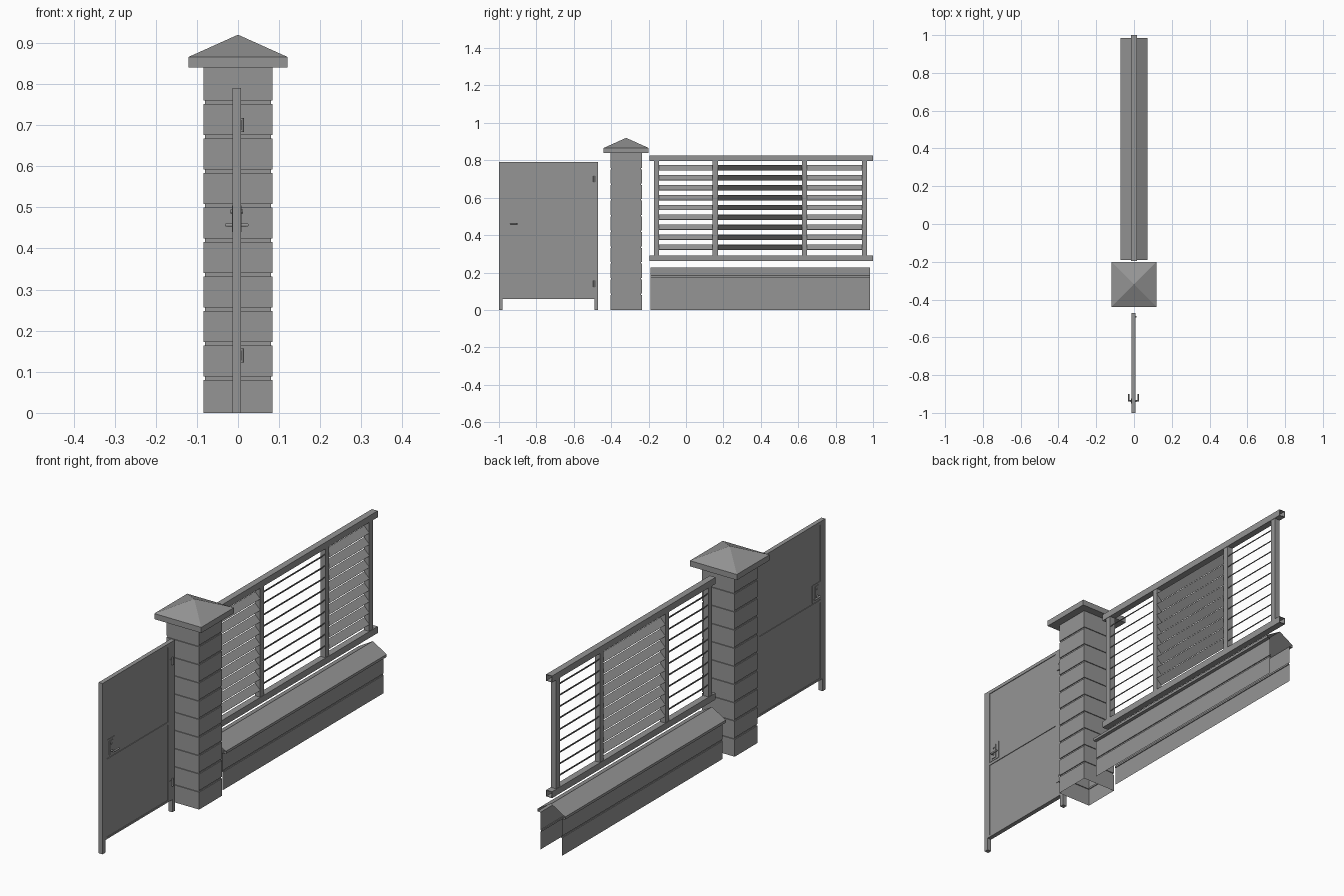
import bpy, bmesh, math
from mathutils import Matrix

cube = bpy.data.objects.get("Cube")
if cube:
    bpy.data.objects.remove(cube, do_unlink=True)

grey = bpy.data.materials.new("plain grey")
grey.use_nodes = True
GREY = (0.3, 0.3, 0.3, 1)
grey.diffuse_color = GREY
grey.node_tree.nodes["Principled BSDF"].inputs["Base Color"].default_value = GREY


def finish(name, bm):
    mesh = bpy.data.meshes.new(name)
    bmesh.ops.recalc_face_normals(bm, faces=bm.faces)
    bm.to_mesh(mesh)
    bm.free()
    mesh.materials.append(grey)
    obj = bpy.data.objects.new(name, mesh)
    bpy.context.collection.objects.link(obj)
    return obj


def box(name, x, y, z, tilt=0, open_axis=None):
    """Box between (min, max) ranges; open_axis removes both end faces to make a tube."""
    bm = bmesh.new()
    bmesh.ops.create_cube(bm, size=1)
    if open_axis is not None:
        ends = [f for f in bm.faces if abs(f.normal[open_axis]) > 0.9]
        bmesh.ops.delete(bm, geom=ends, context='FACES_ONLY')
    size = [r[1] - r[0] for r in (x, y, z)]
    mid = [(r[0] + r[1]) / 2 for r in (x, y, z)]
    bm.transform(Matrix.Translation(mid) @ Matrix.Rotation(tilt, 4, 'Y')
                 @ Matrix.Diagonal((*size, 1)))
    obj = finish(name, bm)
    if open_axis is not None:
        wall = obj.modifiers.new("wall", 'SOLIDIFY')
        wall.thickness = 0.003
    return obj


def rod(name, centre, radius, length, axis):
    bm = bmesh.new()
    bmesh.ops.create_cone(bm, cap_ends=True, segments=12, radius1=radius,
                          radius2=radius, depth=length)
    turn = {'X': Matrix.Rotation(math.pi / 2, 4, 'Y'),
            'Y': Matrix.Rotation(math.pi / 2, 4, 'X'), 'Z': Matrix.Identity(4)}[axis]
    bm.transform(Matrix.Translation(centre) @ turn)
    return finish(name, bm)


def courses(half, heights, groove=0.004, gap=0.004):
    """Profile of (half width, z) with a groove at each inner joint."""
    pts = [(half, heights[0])]
    for z in heights[1:-1]:
        pts += [(half, z - gap), (half - groove, z - gap),
                (half - groove, z + gap), (half, z + gap)]
    return pts + [(half, heights[-1])]


# Pillar: stacked square blocks and a pyramid cap, open underneath
PILLAR_Y = -0.32
bm = bmesh.new()
profile = courses(0.084, [0.084 * i for i in range(11)])
profile += [(0.12, 0.84), (0.12, 0.866)]
rings = [[bm.verts.new((sx * h, PILLAR_Y + sy * h, z))
          for sx, sy in ((1, 1), (-1, 1), (-1, -1), (1, -1))] for h, z in profile]
for low, high in zip(rings, rings[1:]):
    for i in range(4):
        j = (i + 1) % 4
        bm.faces.new((low[i], low[j], high[j], high[i]))
apex = bm.verts.new((0, PILLAR_Y, 0.92))
for i in range(4):
    bm.faces.new((rings[-1][i], rings[-1][(i + 1) % 4], apex))
finish("pillar", bm)

# Low wall: two block sheets under a tent-shaped coping, open at the ends
bm = bmesh.new()
side = courses(0.055, [0, 0.087, 0.172]) + [(0.071, 0.172), (0.071, 0.184)]
section = side + [(0, 0.226)] + [(-x, z) for x, z in reversed(side)]
strips = [[bm.verts.new((x, y, z)) for y in (-0.19, 0.985)] for x, z in section]
for a, b in zip(strips, strips[1:]):
    bm.faces.new((a[0], a[1], b[1], b[0]))
finish("low_wall", bm)

# Fence frame: hollow rails and posts
for name, z in (("bottom_rail", (0.262, 0.292)), ("top_rail", (0.797, 0.827))):
    box(name, (-0.015, 0.015), (-0.195, 1.0), z, open_axis=1)
posts = [(-0.172, -0.145), (0.143, 0.17), (0.62, 0.648), (0.94, 0.967)]
for y in posts:
    box("fence_post", (-0.013, 0.013), y, (0.292, 0.797), open_axis=2)

# Louvre slats: the middle bay tilts the other way
for bay in range(3):
    tilt = math.radians(-45 if bay == 1 else 45)
    span = (posts[bay][1], posts[bay + 1][0])
    for i in range(9):
        z = 0.336 + 0.0529 * i
        box("slat", (-0.019, 0.019), span, (z - 0.0015, z + 0.0015), tilt)

# Gate frame
DEPTH = (-0.013, 0.007)
for y in ((-1.0, -0.98), (-0.49, -0.47)):
    box("gate_post", DEPTH, y, (0, 0.79))
INNER = (-0.98, -0.49)
for z in ((0.058, 0.066), (0.417, 0.428), (0.775, 0.79)):
    box("gate_rail", DEPTH, INNER, z)
for y in ((-0.98, -0.966), (-0.52, -0.49)):
    box("gate_stile", DEPTH, y, (0.066, 0.775))

# Gate panels, slightly recessed
for name, z in (("lower_panel", (0.066, 0.417)), ("upper_panel", (0.428, 0.775))):
    box(name, (-0.01, 0.004), (-0.966, -0.52), z)

# Lock plates, cylinders and lever handles on both sides
box("lock_box", (-0.012, 0.006), (-0.966, -0.908), (0.432, 0.514))
for s in (-1, 1):
    def out(d):
        return -0.003 + s * d
    box("lock_plate", sorted((out(0.009), out(0.012))), (-0.95, -0.925), (0.44, 0.505))
    rod("lock_cylinder", (out(0.012), -0.937, 0.49), 0.005, 0.006, 'X')
    rod("handle_stem", (out(0.018), -0.937, 0.457), 0.004, 0.018, 'X')
    rod("handle_lever", (out(0.025), -0.92, 0.457), 0.004, 0.04, 'Y')

# Hinges
for z in (0.14, 0.7):
    box("hinge_leaf", (0.007, 0.009), (-0.512, -0.494), (z - 0.012, z + 0.012))
    rod("hinge_pin", (0.009, -0.491, z), 0.005, 0.034, 'Z')
